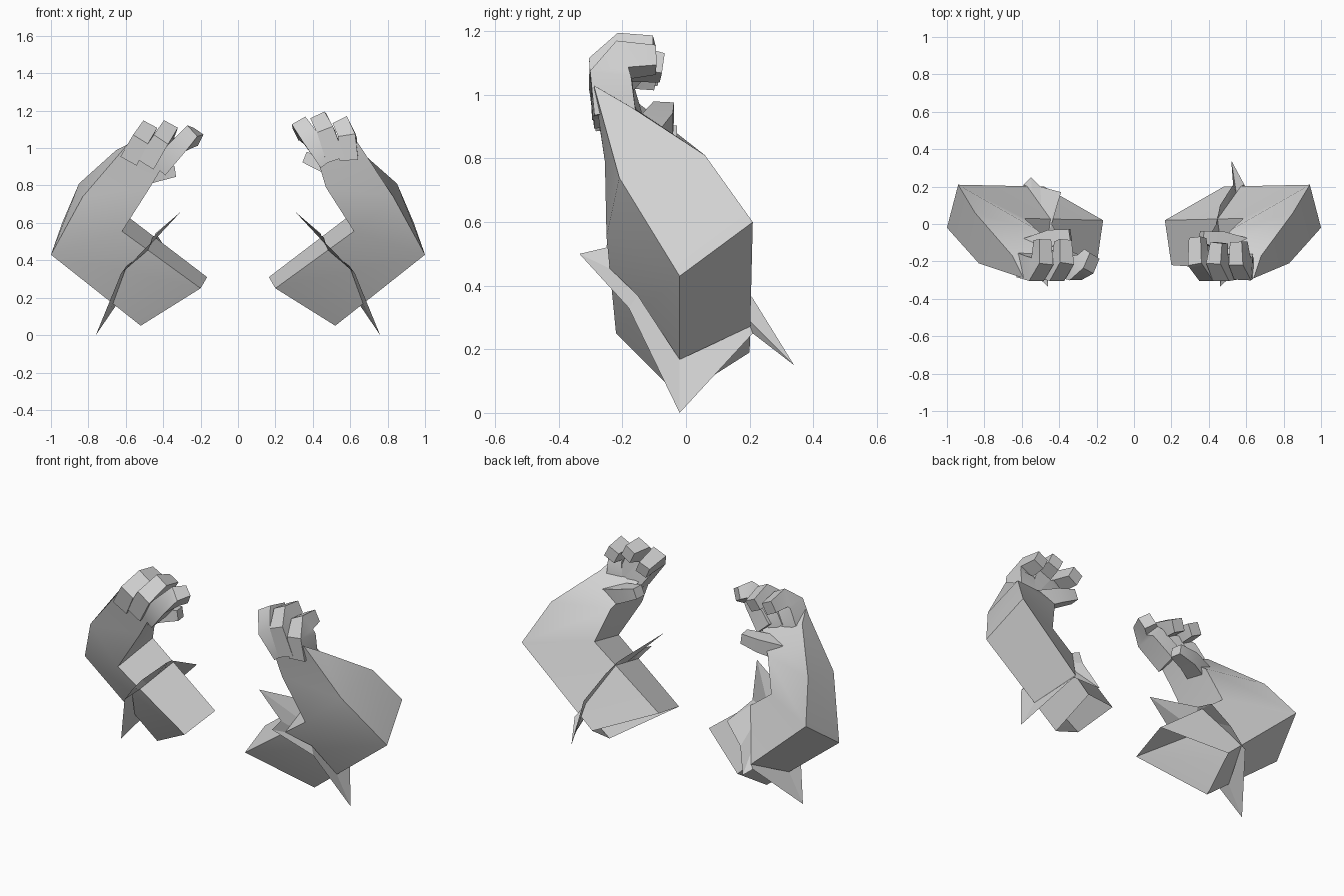
import bpy
import bmesh
import math
from mathutils import Vector as V

cube = bpy.data.objects.get("Cube")
if cube:
    bpy.data.objects.remove(cube)

grey = bpy.data.materials.new("plain_grey")
grey.use_nodes = True
grey.diffuse_color = (0.64, 0.64, 0.64, 1)
grey.node_tree.nodes["Principled BSDF"].inputs["Base Color"].default_value = (0.64, 0.64, 0.64, 1)


def loft(name, rings, side, cap_start=False, cap_end=True, smooth=None):
    """Skin rings of points; side = -1 mirrors across x."""
    bm = bmesh.new()
    loops = [[bm.verts.new((p[0] * side, p[1], p[2])) for p in r] for r in rings]
    n = len(loops[0])
    for a, b in zip(loops, loops[1:]):
        for i in range(n):
            j = (i + 1) % n
            bm.faces.new((a[i], a[j], b[j], b[i]))
    if cap_start:
        bm.faces.new(loops[0])
    if cap_end:
        bm.faces.new(loops[-1])
    bmesh.ops.recalc_face_normals(bm, faces=bm.faces)
    mesh = bpy.data.meshes.new(name)
    bm.to_mesh(mesh)
    bm.free()
    mesh.materials.append(grey)
    obj = bpy.data.objects.new(name, mesh)
    bpy.context.collection.objects.link(obj)
    if smooth:
        bpy.ops.object.select_all(action="DESELECT")
        obj.select_set(True)
        bpy.context.view_layer.objects.active = obj
        bpy.ops.object.shade_smooth_by_angle(angle=math.radians(smooth))


def digit(name, path, widths, depths, across, side):
    """Four-sided tapering tube along a bent path."""
    pts = [V(p) for p in path]
    rings = []
    for i, p in enumerate(pts):
        t = (pts[min(i + 1, len(pts) - 1)] - pts[max(i - 1, 0)]).normalized()
        u = (V(across) - t * t.dot(V(across))).normalized() * widths[i] / 2
        w = t.cross(u).normalized() * depths[i] / 2
        rings.append([p + u * a + w * b for a, b in ((1, 1), (-1, 1), (-1, -1), (1, -1))])
    loft(name, rings, side, cap_start=True, smooth=45)


# Arm sections, corner order: lower front, lower back, upper back, upper front
END = [V((.52, -.02, .05)), V((.48, .20, .19)), V((.165, .02, .31)), V((.20, -.22, .25))]
ELBOW = [V((1, -.02, .43)), V((.94, .21, .60)), V((.585, .03, .63)), V((.62, -.25, .555))]
WRIST = [(.83, -.21, .74), (.85, .06, .81), (.52, -.03, .82), (.47, -.255, .79)]

# Palm section, fingers, thumb and rear collar points for each hand
HANDS = {
    1: dict(
        name="left",
        palm=[(.64, -.29, 1.03), (.68, -.17, .96), (.43, -.15, .95), (.41, -.28, .99)],
        fingers=[
            [(.48, -.225, .93), (.39, -.24, 1.05), (.345, -.20, 1.105), (.34, -.075, 1.085)],
            [(.52, -.23, .94), (.47, -.24, 1.09), (.445, -.195, 1.135), (.455, -.10, 1.14)],
            [(.59, -.225, .94), (.585, -.235, 1.06), (.565, -.20, 1.11), (.56, -.095, 1.11)]],
        thumb=[(.60, -.13, .85), (.46, -.085, .91), (.36, -.07, .95)],
        back=[(.52, .34, .15), (.53, .21, .36), (.46, .10, .50)]),
    -1: dict(
        name="right",
        palm=[(.59, -.29, 1.02), (.65, -.17, .99), (.40, -.15, .90), (.38, -.27, .94)],
        fingers=[
            [(.58, -.22, .94), (.525, -.24, 1.04), (.49, -.20, 1.085), (.49, -.085, 1.075)],
            [(.49, -.22, .92), (.415, -.24, 1.04), (.38, -.20, 1.085), (.38, -.09, 1.06)],
            [(.42, -.20, .90), (.31, -.235, 1.02), (.26, -.215, 1.06), (.225, -.16, 1.06)]],
        thumb=[(.58, -.13, .83), (.44, -.075, .86), (.34, -.06, .875)],
        back=[(.55, .25, .22), (.50, .20, .36), (.39, .17, .47)]),
}

for side, hand in HANDS.items():
    tag = hand["name"]

    # Bent arm, open at the shoulder end
    loft(tag + "_arm", [END, ELBOW, WRIST, hand["palm"]], side, smooth=40)

    # Spiked collar around the upper arm, bowed towards the elbow at the front
    low, rear, top, front = [a.lerp(b, t) for a, b, t in zip(END, ELBOW, (.31, .2, .67, .67))]
    bow = front.lerp(low, .4) + (ELBOW[0] - END[0]) * .08
    inner = [low, rear, rear.lerp(top, .2), rear.lerp(top, .6), top,
             top.lerp(front, .25), top.lerp(front, .5), top.lerp(front, .8), front, bow]
    outer = [(.76, -.02, 0), (.59, .21, .25), *hand["back"], (.44, .0, .545),
             (.305, -.235, .66), (.46, -.25, .52), (.46, -.335, .50), (.625, -.18, .33)]
    loft(tag + "_spiked_collar", [inner, outer], side, cap_end=False)

    # Three curled fingers and a thumb
    for i, path in enumerate(hand["fingers"]):
        digit(f"{tag}_finger_{i + 1}", path, (.10, .092, .085, .07), (.13, .13, .10, .07),
              (1, 0, .5), side)
    digit(tag + "_thumb", hand["thumb"], (.10, .09, .065), (.10, .08, .06), (0, 1, 0), side)
